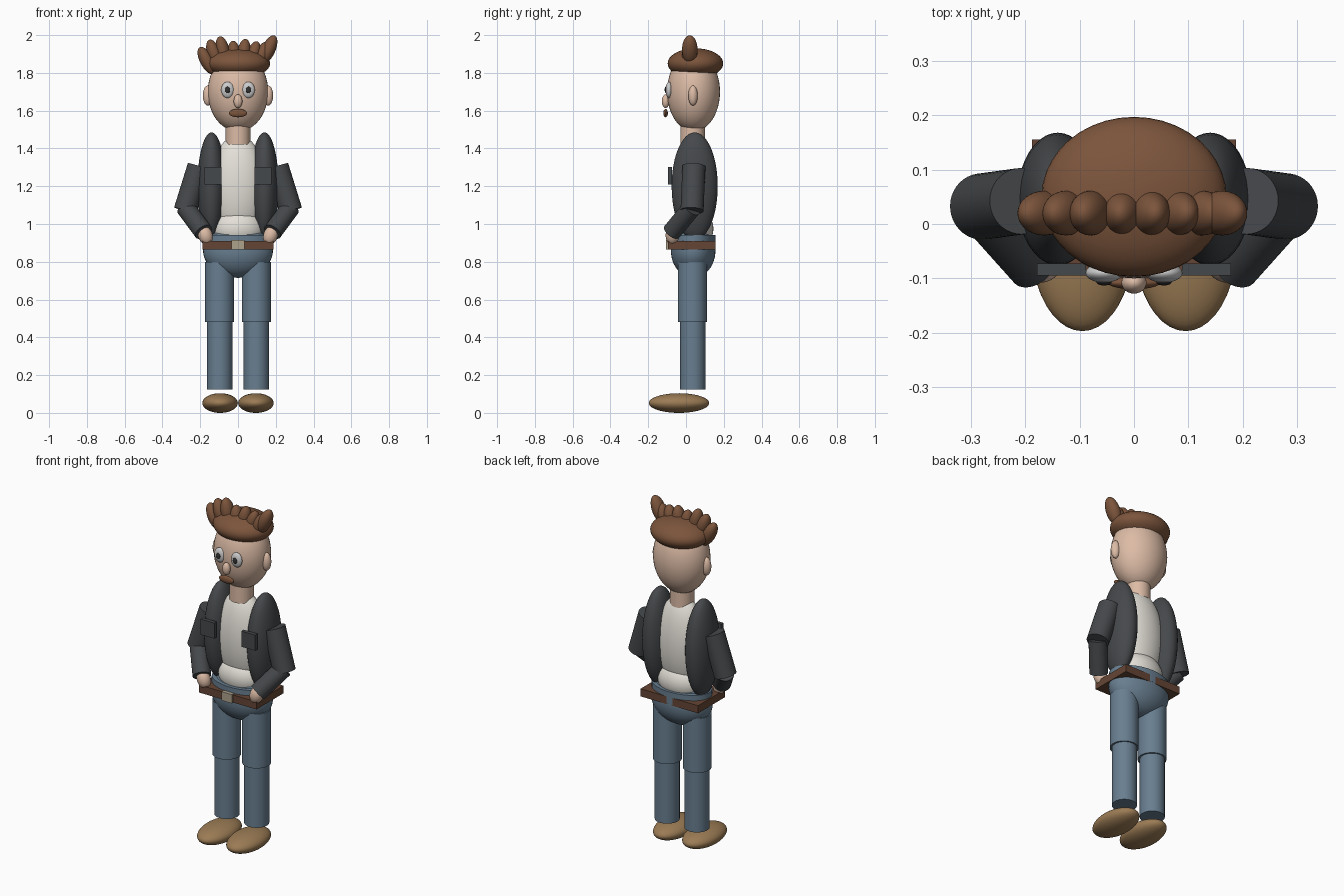
import bpy, math
from mathutils import Vector

if "Cube" in bpy.data.objects:
    bpy.data.objects.remove(bpy.data.objects["Cube"])


def material(name, rgb):
    m = bpy.data.materials.new(name)
    m.diffuse_color = (*rgb, 1)
    m.use_nodes = True
    m.node_tree.nodes["Principled BSDF"].inputs["Base Color"].default_value = m.diffuse_color
    return m


SKIN = material("skin", (0.72, 0.50, 0.38))
HAIR = material("hair", (0.20, 0.09, 0.045))
DENIM = material("denim", (0.14, 0.21, 0.28))
JACKET = material("jacket_cloth", (0.06, 0.065, 0.07))
SHIRT = material("shirt_cloth", (0.78, 0.75, 0.69))
LEATHER = material("belt_leather", (0.13, 0.06, 0.035))
SHOE = material("shoe_leather", (0.33, 0.20, 0.09))
WHITE = material("eye_white", (0.88, 0.88, 0.86))
DARK = material("pupil_dark", (0.03, 0.03, 0.03))
METAL = material("buckle_metal", (0.42, 0.36, 0.26))


def finish(name, mat, size, rot=(0, 0, 0), smooth=True):
    o = bpy.context.object
    o.name = name
    o.scale = size
    o.rotation_euler = rot
    o.data.materials.append(mat)
    bpy.ops.object.transform_apply(location=False, rotation=False, scale=True)
    if smooth:
        bpy.ops.object.shade_smooth_by_angle(angle=math.radians(40))
    return o


def ball(name, mat, loc, radii, rot=(0, 0, 0)):
    bpy.ops.mesh.primitive_uv_sphere_add(segments=40, ring_count=24, radius=1, location=loc)
    return finish(name, mat, radii, rot)


def box(name, mat, loc, size):
    bpy.ops.mesh.primitive_cube_add(size=1, location=loc)
    return finish(name, mat, size, smooth=False)


def tube(name, mat, a, b, rx, ry=None):
    a, b = Vector(a), Vector(b)
    d = b - a
    bpy.ops.mesh.primitive_cylinder_add(vertices=40, radius=1, depth=1, location=(a + b) / 2)
    return finish(name, mat, (rx, ry or rx, d.length), d.to_track_quat('Z', 'Y').to_euler())


# Head and face
ball("head", SKIN, (0, 0.04, 1.70), (0.16, 0.14, 0.21))
tube("neck", SKIN, (0, 0.035, 1.42), (0, 0.035, 1.53), 0.065)
ball("nose", SKIN, (0, -0.108, 1.65), (0.023, 0.02, 0.036))
ball("moustache", HAIR, (0, -0.108, 1.587), (0.048, 0.012, 0.022))

# Hair cap with a row of leaning tufts
ball("hair_cap", HAIR, (0, 0.05, 1.85), (0.17, 0.147, 0.08))
tufts = [(-0.165, 1.865, -28), (-0.125, 1.90, -20), (-0.08, 1.915, -12), (-0.02, 1.89, -5),
         (0.03, 1.90, 8), (0.08, 1.89, 16), (0.125, 1.89, 22), (0.162, 1.924, 24)]
for x, z, lean in tufts:
    ball("hair_tuft", HAIR, (x, 0.02, z), (0.036, 0.041, 0.08), (0, math.radians(lean), 0))

# Torso
ball("shirt", SHIRT, (0, 0.04, 1.20), (0.15, 0.10, 0.27))
ball("shirt_hem", SHIRT, (0, 0.04, 0.975), (0.14, 0.105, 0.11))

# Hips, waistband and belt
ball("hips", DENIM, (0, 0.038, 0.86), (0.185, 0.118, 0.145))
tube("waistband", DENIM, (0, 0.038, 0.87), (0, 0.038, 0.942), 0.18, 0.118)
box("belt", LEATHER, (0, 0.03, 0.888), (0.375, 0.25, 0.045))
box("buckle", METAL, (0, -0.095, 0.89), (0.068, 0.022, 0.052))

# Paired parts
for side, s in (("right", -1), ("left", 1)):
    ball(side + "_ear", SKIN, (s * 0.16, 0.037, 1.68), (0.026, 0.025, 0.053))
    ball(side + "_eye", WHITE, (s * 0.055, -0.09, 1.71), (0.034, 0.018, 0.043))
    ball(side + "_pupil", DARK, (s * 0.055, -0.107, 1.71), (0.014, 0.006, 0.017))
    ball(side + "_jacket_panel", JACKET, (s * 0.14, 0.046, 1.20), (0.075, 0.122, 0.285))
    box(side + "_pocket", JACKET, (s * 0.133, -0.084, 1.255), (0.09, 0.022, 0.092))
    tube(side + "_upper_sleeve", JACKET, (s * 0.207, 0.042, 1.305),
         (s * 0.28, 0.032, 1.07), 0.061)
    tube(side + "_forearm_sleeve", JACKET, (s * 0.277, 0.03, 1.085),
         (s * 0.183, -0.075, 0.958), 0.05)
    ball(side + "_hand", SKIN, (s * 0.173, -0.072, 0.94), (0.038, 0.036, 0.052),
         (0, math.radians(s * 20), 0))
    tube(side + "_thigh", DENIM, (s * 0.097, 0.034, 0.48), (s * 0.097, 0.034, 0.80), 0.077)
    tube(side + "_shin", DENIM, (s * 0.097, 0.036, 0.125), (s * 0.097, 0.036, 0.52), 0.067)
    ball(side + "_shoe", SHOE, (s * 0.095, -0.037, 0.052), (0.094, 0.16, 0.052))
